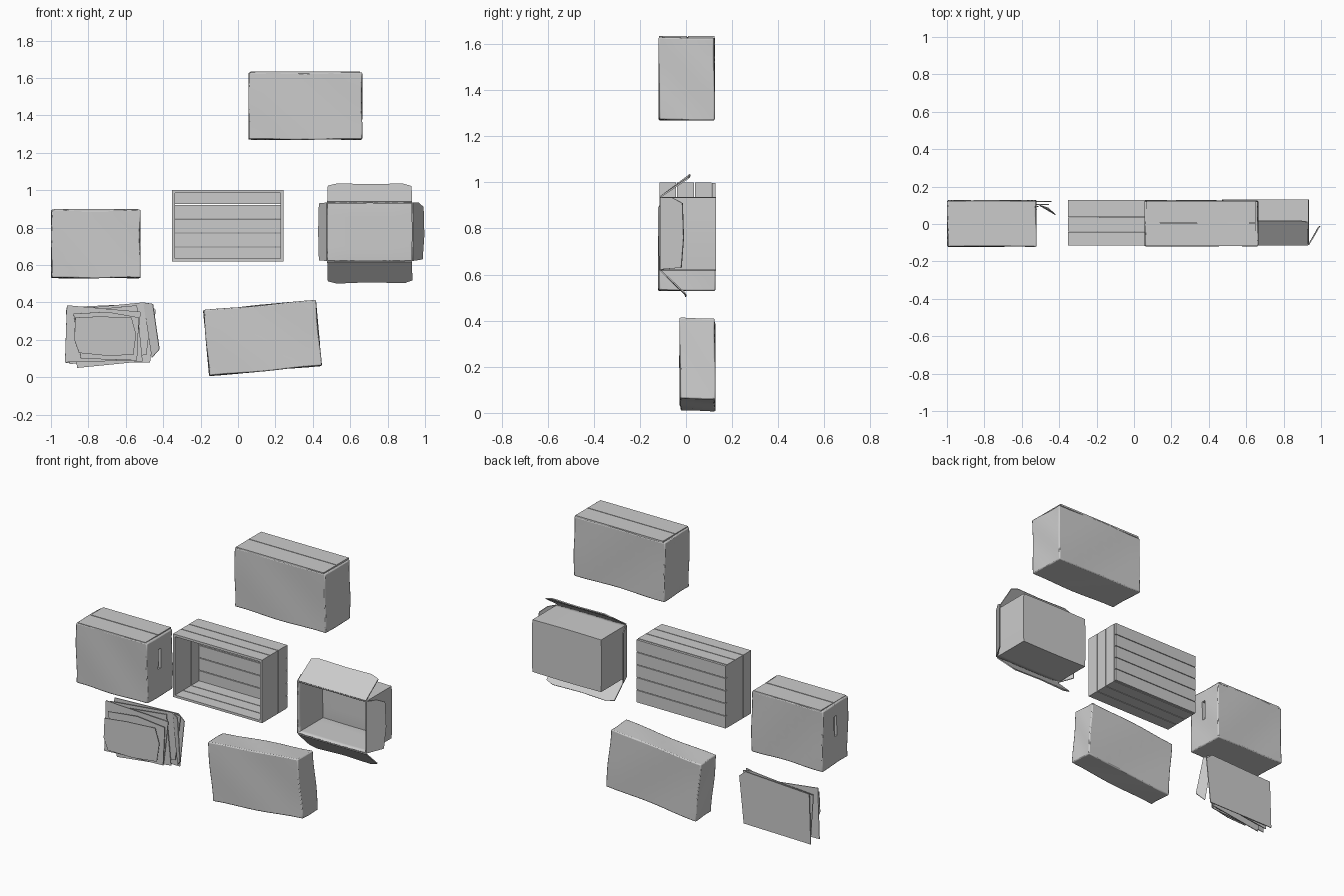
import bpy, bmesh, math
from mathutils import Vector

if "Cube" in bpy.data.objects:
    bpy.data.objects.remove(bpy.data.objects["Cube"])


def add_object(name, bm, smooth=False):
    bmesh.ops.recalc_face_normals(bm, faces=bm.faces)
    me = bpy.data.meshes.new(name)
    bm.to_mesh(me)
    bm.free()
    ob = bpy.data.objects.new(name, me)
    bpy.context.collection.objects.link(ob)
    if smooth:
        bpy.context.view_layer.objects.active = ob
        ob.select_set(True)
        bpy.ops.object.shade_smooth_by_angle(angle=math.radians(35))
        ob.select_set(False)
    return ob


def block(name, lo, hi):
    """Plain box between two corners."""
    bm = bmesh.new()
    bmesh.ops.create_cube(bm, size=1)
    for v in bm.verts:
        v.co = Vector([lo[i] + (hi[i] - lo[i]) * (v.co[i] + .5) for i in range(3)])
    return add_object(name, bm)


def carton(name, centre, size, dent=0.005, tilt=0):
    """Closed cardboard box with slightly wavy walls and worn edges."""
    bm = bmesh.new()
    bmesh.ops.create_cube(bm, size=1)
    bmesh.ops.subdivide_edges(bm, edges=bm.edges, cuts=7, use_grid_fill=True)
    for v in bm.verts:
        c = v.co.copy()
        wave = Vector((math.sin(7 * c.z + 5 * c.y), math.sin(6 * c.x + 4 * c.z),
                       math.sin(8 * c.x + 3 * c.y)))
        for i in range(3):
            v.co[i] = c[i] * (size[i] - dent) + dent * .5 * wave[i] * (1 if abs(c[i]) > .49 else 0)
    ob = add_object(name, bm, True)
    ob.location = centre
    ob.rotation_euler.y = tilt
    mod = ob.modifiers.new("worn_edges", 'BEVEL')
    mod.width = .006
    mod.segments = 2
    mod.limit_method = 'ANGLE'
    mod.angle_limit = math.radians(50)
    return ob


def panel(name, points, thick=.006):
    """Flat card from an outline of 3D points, given thickness."""
    bm = bmesh.new()
    bm.faces.new([bm.verts.new(p) for p in points])
    ob = add_object(name, bm)
    mod = ob.modifiers.new("card", 'SOLIDIFY')
    mod.thickness = thick
    mod.offset = 0
    return ob


def slot(target, name, lo, hi):
    cutter = block(name, lo, hi)
    cutter.hide_render = True
    cutter.hide_viewport = True
    mod = target.modifiers.new(name, 'BOOLEAN')
    mod.operation = 'DIFFERENCE'
    mod.object = cutter
    mod.solver = 'EXACT'


# Closed carton at the top, with two lid flaps meeting at a seam
carton("top_carton", (.36, .003, 1.45), (.61, .245, .362))
for y0, y1, n in ((-.117, .004, "front"), (.008, .123, "back")):
    block("top_carton_flap_" + n, (.068, y0, 1.625), (.652, y1, 1.636))

# Square carton at the left, with hand slots in both ends
left = carton("left_carton", (-.76, .003, .713), (.48, .25, .368))
for x, n in ((-1, "left"), (-.52, "right")):
    slot(left, "hand_slot_" + n, (x - .02, -.012, .70), (x + .02, .012, .82))
for y0, y1, n in ((-.118, .0, "front"), (.005, .124, "back")):
    block("left_carton_flap_" + n, (-.985, y0, .888), (-.535, y1, .899))

# Shallow tilted carton at the bottom
carton("bottom_carton", (.131, .05, .21), (.607, .157, .357), .005, math.radians(-5.2))

# Wooden crate, open to the front
X0, X1, Y0, Y1, Z0, Z1, T, G = -.352, .242, -.118, .127, .62, 1.0, .014, .004
back = (Z1 - Z0) / 5
for i in range(5):
    block(f"crate_back_slat_{i}", (X0, Y1 - T, Z0 + back * i + G / 2),
          (X1, Y1, Z0 + back * (i + 1) - G / 2))
side = (Y1 - T - Y0) / 3
for i in range(3):
    ya, yb = Y0 + side * i + G / 2, Y0 + side * (i + 1) - G / 2
    for z, n in ((Z0, "bottom"), (Z1 - T, "top")):
        block(f"crate_{n}_slat_{i}", (X0, ya, z), (X1, yb, z + T))
    for x, n in ((X0, "left"), (X1 - T, "right")):
        block(f"crate_{n}_slat_{i}", (x, ya, Z0 + T), (x + T, yb, Z1 - T))

# Open carton on the right: hollow shell with softly bulged walls
bm = bmesh.new()
bmesh.ops.create_cube(bm, size=1)
bmesh.ops.subdivide_edges(bm, edges=bm.edges, cuts=7, use_grid_fill=True)
bmesh.ops.delete(bm, geom=[f for f in bm.faces if f.calc_center_median().y < -.499],
                 context='FACES')
for v in bm.verts:
    c = v.co.copy()
    bx = .007 * math.cos(math.pi * c.z)
    bz = .005 * math.cos(math.pi * c.x)
    v.co = Vector((.704 + c.x * (.458 + bx), .009 + c.y * .242, .778 + c.z * (.314 + bz)))
shell = add_object("open_carton", bm, True)
mod = shell.modifiers.new("wall", 'SOLIDIFY')
mod.thickness = .007
mod.offset = -1

# Four flaps folded back from the opening
F = -.112
panel("open_carton_flap_top", [(.477, F, .937), (.931, F, .937), (.928, .012, 1.02),
                               (.88, .018, 1.034), (.72, .018, 1.03), (.53, .018, 1.034),
                               (.48, .012, 1.022)])
panel("open_carton_flap_bottom", [(.477, F, .619), (.931, F, .619), (.932, -.005, .52),
                                  (.89, .0, .505), (.70, .0, .51), (.53, .0, .503),
                                  (.48, -.005, .515)])
panel("open_carton_flap_right", [(.933, F, .622), (.933, F, .934), (.965, -.06, .934),
                                 (.99, -.015, .91), (.994, -.01, .76), (.985, -.02, .63)])
panel("open_carton_flap_left", [(.475, F, .622), (.475, F, .934), (.435, -.02, .93),
                                (.431, -.015, .78), (.435, -.02, .625)])

# Leaning pile of flattened card: x-z outline, depth at left edge, depth at right edge
sheets = [
    ([(-.92, .075), (-.47, .08), (-.44, .36), (-.48, .395), (-.91, .375)], .125, .12),
    ([(-.90, .07), (-.49, .12), (-.455, .39), (-.51, .40), (-.92, .36)], .10, .105),
    ([(-.86, .05), (-.51, .085), (-.54, .385), (-.90, .35)], .075, .095),
    ([(-.925, .08), (-.55, .09), (-.52, .35), (-.915, .385)], .05, .085),
    ([(-.84, .10), (-.54, .09), (-.53, .32), (-.70, .35), (-.88, .34)], .015, .07),
    ([(-.85, .13), (-.70, .115), (-.56, .12), (-.545, .23), (-.57, .32),
      (-.74, .325), (-.87, .32), (-.875, .2)], -.035, .045)]
for i, (outline, ya, yb) in enumerate(sheets):
    pts = [(x, ya + (yb - ya) * (x + .92) / .46, z) for x, z in outline]
    panel(f"flat_card_{i}", pts, .005)
panel("flat_card_fold", [(-.505, .10, .40), (-.455, .075, .392), (-.42, .05, .15),
                         (-.46, .085, .105)], .005)
